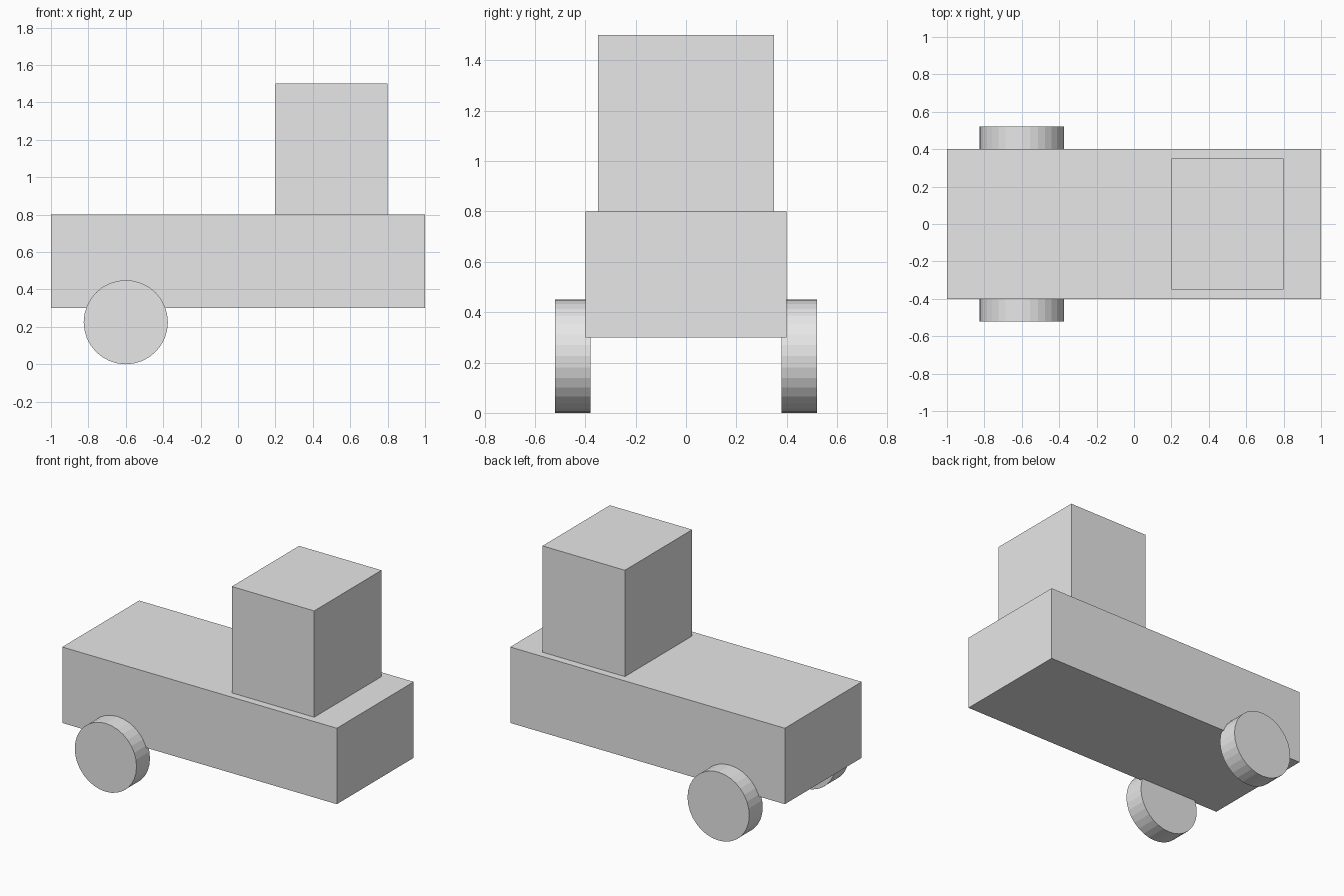
import bpy
import math

if "Cube" in bpy.data.objects:
    bpy.data.objects.remove(bpy.data.objects["Cube"])

grey = bpy.data.materials.new("plain_grey")
grey.diffuse_color = (0.8, 0.8, 0.8, 1.0)
grey.use_nodes = True
grey.node_tree.nodes["Principled BSDF"].inputs["Base Color"].default_value = grey.diffuse_color


def add_box(name, low, high):
    """Box between two opposite corners."""
    centre = [(a + b) / 2 for a, b in zip(low, high)]
    bpy.ops.mesh.primitive_cube_add(size=1, location=centre)
    box = bpy.context.object
    box.name = name
    box.scale = [b - a for a, b in zip(low, high)]
    box.data.materials.append(grey)
    bpy.ops.object.transform_apply(location=False, rotation=False, scale=True)


def add_wheel(name, x, y):
    """Flat-faced disc standing on the ground, axle along y."""
    radius = 0.225
    bpy.ops.mesh.primitive_cylinder_add(
        vertices=32, radius=radius, depth=0.14,
        location=(x, y, radius), rotation=(math.pi / 2, 0, 0))
    wheel = bpy.context.object
    wheel.name = name
    wheel.data.materials.append(grey)


# Long body and the tall cabin on top of it
add_box("body", (-1.0, -0.4, 0.3), (1.0, 0.4, 0.8))
add_box("cabin", (0.2, -0.35, 0.8), (0.8, 0.35, 1.5))

# One pair of wheels, slightly sunk into the body sides
for side, label in ((-1, "front_side_wheel"), (1, "back_side_wheel")):
    add_wheel(label, -0.6, side * 0.45)
